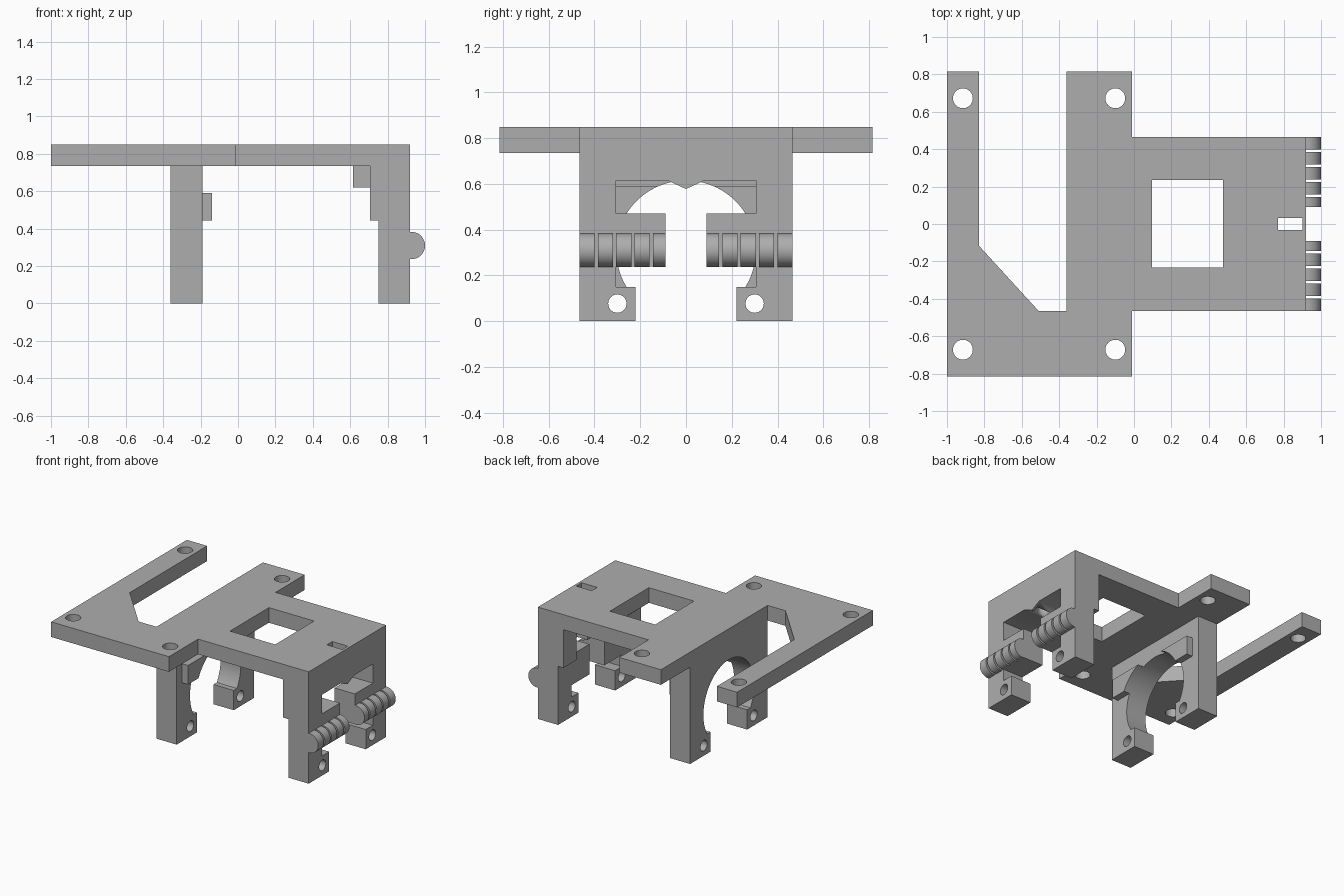
import bpy
import bmesh
import math
from mathutils import Matrix

cube = bpy.data.objects.get("Cube")
if cube:
    bpy.data.objects.remove(cube, do_unlink=True)

grey = bpy.data.materials.new("plain_grey")
grey.use_nodes = True
GREY = (0.42, 0.42, 0.42, 1)
grey.diffuse_color = GREY
grey.node_tree.nodes["Principled BSDF"].inputs["Base Color"].default_value = GREY

# Maps a flat profile (y, z) to stand across the x axis
ACROSS_X = Matrix(((0, 0, 1, 0), (1, 0, 0, 0), (0, 1, 0, 0), (0, 0, 0, 1)))
FLAT = Matrix.Identity(4)

HALF, PLATE_LOW, PLATE_TOP = 0.465, 0.735, 0.85
AXIS_Z, BORE = 0.31, 0.305


def arc(cx, cy, r, start=0, end=360, steps=48):
    angles = [math.radians(start + (end - start) * i / steps) for i in range(steps + 1)]
    return [(cx + r * math.cos(a), cy + r * math.sin(a)) for a in angles]


def circle(cx, cy, r):
    return arc(cx, cy, r)[:-1]


def rect(x0, x1, y0, y1):
    return [(x0, y0), (x1, y0), (x1, y1), (x0, y1)]


def mirrored(half):
    """Close a half profile by mirroring it across its first axis."""
    return half + [(-a, b) for a, b in reversed(half) if a > 1e-6]


def extrude(name, loops, low, high, frame=FLAT):
    """Extrude an outline with holes between two levels."""
    curve = bpy.data.curves.new(name, "CURVE")
    curve.dimensions = "2D"
    curve.fill_mode = "BOTH"
    curve.extrude = (high - low) / 2
    for loop in loops:
        spline = curve.splines.new("POLY")
        spline.points.add(len(loop) - 1)
        for point, (a, b) in zip(spline.points, loop):
            point.co = (a, b, 0, 1)
        spline.use_cyclic_u = True
    temp = bpy.data.objects.new(name + "_outline", curve)
    bpy.context.collection.objects.link(temp)
    bpy.context.view_layer.update()
    mesh = bpy.data.meshes.new_from_object(temp.evaluated_get(bpy.context.evaluated_depsgraph_get()))
    bpy.data.objects.remove(temp, do_unlink=True)
    mesh.transform(frame @ Matrix.Translation((0, 0, (low + high) / 2)))
    bm = bmesh.new()
    bm.from_mesh(mesh)
    bmesh.ops.remove_doubles(bm, verts=bm.verts, dist=1e-5)
    bmesh.ops.recalc_face_normals(bm, faces=bm.faces)
    bm.to_mesh(mesh)
    bm.free()
    mesh.materials.clear()
    mesh.materials.append(grey)
    mesh.name = name
    obj = bpy.data.objects.new(name, mesh)
    bpy.context.collection.objects.link(obj)
    bpy.ops.object.select_all(action="DESELECT")
    obj.select_set(True)
    bpy.context.view_layer.objects.active = obj
    bpy.ops.object.shade_smooth_by_angle(angle=math.radians(30))
    return obj


# Top plate with its long arm, bolt holes, window and slot
outline = [(-1, -.815), (-.01, -.815), (-.01, -HALF), (.92, -HALF), (.92, HALF), (-.01, HALF),
           (-.01, .815), (-.36, .815), (-.36, -HALF), (-.51, -HALF), (-.83, -.115),
           (-.83, .815), (-1, .815)]
bolts = [circle(x, y, .053) for x in (-.915, -.1) for y in (-.672, .672)]
slot = rect(.77, .9, -.033, .033)
extrude("top_plate", [outline, rect(.095, .475, -.232, .235), slot] + bolts, PLATE_LOW, PLATE_TOP)

foot_holes = [circle(y, .077, .04) for y in (-.3, .3)]
foot = [(.22, .15), (.22, 0), (HALF, 0), (HALF, PLATE_LOW)]

# Inner wall with the round bore
low_angle = math.degrees(math.asin((.15 - AXIS_Z) / BORE))
bore = arc(0, AXIS_Z, BORE, 90, low_angle)
extrude("bore_wall", [mirrored(bore + foot)] + foot_holes, -.36, -.19, ACROSS_X)

# Raised tabs beside the bore
for side, label in ((-1, "front"), (1, "back")):
    a0, a1 = (math.degrees(math.asin((z - AXIS_Z) / BORE)) for z in (.445, .59))
    tab = arc(0, AXIS_Z, BORE, a0, a1, 16) + [(.4, .59), (.4, .445)]
    extrude(label + "_bore_tab", [[(side * y, z) for y, z in tab]], -.19, -.14, ACROSS_X)

# Outer wall with two inward arms, feet and a pointed lintel
lintel = [(0, .578), (.08, .615), (.305, .615)]
arm = [(.305, .47), (.09, .47), (.09, .24), (.305, .24), (.305, .15)]
outer = extrude("outer_wall", [mirrored(lintel + arm + foot)] + foot_holes, .75, .92, ACROSS_X)
extrude("outer_wall_thickening",
        [mirrored(lintel + [(.305, .445), (HALF, .445), (HALF, PLATE_LOW)])], .705, .75, ACROSS_X)
extrude("lintel_ledge", [rect(-.305, .305, .62, PLATE_LOW)], .615, .705, ACROSS_X)

# Carry the slot down through the lintel
cutter = extrude("slot_cutter", [slot], .5, .8)
cutter.hide_render = True
cut = outer.modifiers.new("slot", "BOOLEAN")
cut.operation = "DIFFERENCE"
cut.solver = "EXACT"
cut.object = cutter
bpy.context.view_layer.objects.active = outer
bpy.ops.object.modifier_apply(modifier=cut.name)
bpy.data.objects.remove(cutter, do_unlink=True)

# Rows of half-round ribs on the outer wall
ACROSS_Y = Matrix(((1, 0, 0, 0), (0, 0, 1, 0), (0, 1, 0, 0), (0, 0, 0, 1)))
rib = [(.92, AXIS_Z - .073)] + arc(.927, AXIS_Z, .073, -90, 90, 32) + [(.92, AXIS_Z + .073)]
for side, label in ((-1, "front"), (1, "back")):
    for i in range(5):
        far = HALF - .08 * i
        near = max(far - .066, .09)
        low, high = sorted((side * near, side * far))
        extrude(f"{label}_rib_{i + 1}", [rib], low, high, ACROSS_Y)
